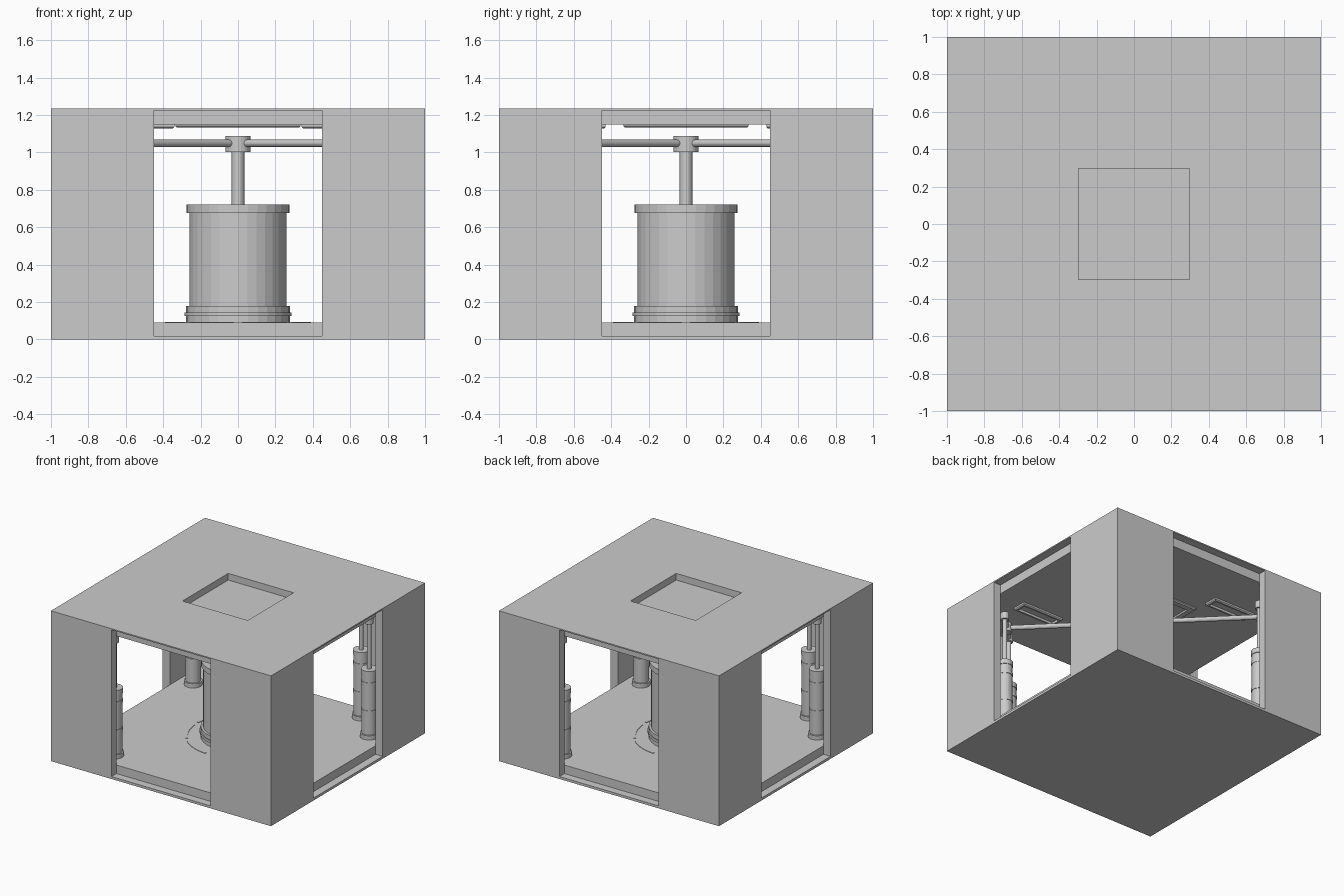
import bpy, bmesh, math
from mathutils import Vector

if "Cube" in bpy.data.objects:
    bpy.data.objects.remove(bpy.data.objects["Cube"])


def finish(name, bm):
    bmesh.ops.recalc_face_normals(bm, faces=bm.faces)
    me = bpy.data.meshes.new(name)
    bm.to_mesh(me)
    bm.free()
    ob = bpy.data.objects.new(name, me)
    bpy.context.collection.objects.link(ob)
    return ob


def prism(name, outline, z0, z1):
    bm = bmesh.new()
    f = bm.faces.new([bm.verts.new((x, y, z0)) for x, y in outline])
    r = bmesh.ops.extrude_face_region(bm, geom=[f])
    top = [v for v in r["geom"] if isinstance(v, bmesh.types.BMVert)]
    bmesh.ops.translate(bm, verts=top, vec=(0, 0, z1 - z0))
    return finish(name, bm)


def box(name, cx, cy, hx, hy, z0, z1):
    pts = [(cx - hx, cy - hy), (cx + hx, cy - hy), (cx + hx, cy + hy), (cx - hx, cy + hy)]
    return prism(name, pts, z0, z1)


def lathe(name, profile, x=0, y=0, n=32):
    """Spin a closed-ended (radius, z) profile about a vertical axis."""
    bm = bmesh.new()
    rings = []
    for r, z in profile:
        rings.append([bm.verts.new((x + r * math.cos(2 * math.pi * i / n),
                                    y + r * math.sin(2 * math.pi * i / n), z)) for i in range(n)])
    for a, b in zip(rings, rings[1:]):
        for i in range(n):
            j = (i + 1) % n
            bm.faces.new((a[i], a[j], b[j], b[i]))
    bm.faces.new(rings[0][::-1])
    bm.faces.new(rings[-1])
    return finish(name, bm)


def bar(name, p, q, r, n=16):
    p, q = Vector(p), Vector(q)
    bm = bmesh.new()
    bmesh.ops.create_cone(bm, cap_ends=True, segments=n, radius1=r, radius2=r, depth=(q - p).length)
    m = (q - p).to_track_quat('Z', 'Y').to_matrix().to_4x4()
    m.translation = (p + q) / 2
    bm.transform(m)
    return finish(name, bm)


def cut(ob, cutter):
    mod = ob.modifiers.new("cut", 'BOOLEAN')
    mod.operation = 'DIFFERENCE'
    mod.solver = 'EXACT'
    mod.object = cutter
    bpy.context.view_layer.objects.active = ob
    bpy.ops.object.modifier_apply(modifier=mod.name)


def framed_panel(name, cx, cy, hx, hy, z0, z1, rim):
    """Ceiling panel hanging down, bevelled outside and recessed inside a rim."""
    bm = bmesh.new()
    loops = []
    for d, z in ((0, z1), (0, z0 + 0.008), (0.008, z0), (rim, z0), (rim, z1 - 0.003)):
        loops.append([bm.verts.new((cx + sx * (hx - d), cy + sy * (hy - d), z))
                      for sx, sy in ((-1, -1), (1, -1), (1, 1), (-1, 1))])
    for a, b in zip(loops, loops[1:]):
        for i in range(4):
            j = (i + 1) % 4
            bm.faces.new((a[i], a[j], b[j], b[i]))
    bm.faces.new(loops[0])
    bm.faces.new(loops[-1])
    return finish(name, bm)


H, IN, OPEN = 1.235, 0.935, 0.45

# Outer housing: box hollowed by one cutter shaped as room plus four doorways
outline = []
for k in range(4):
    c, s = ((1, 0), (0, 1), (-1, 0), (0, -1))[k]
    for x, y in ((IN, -IN), (IN, -OPEN), (1.1, -OPEN), (1.1, OPEN), (IN, OPEN)):
        outline.append((c * x - s * y, s * x + c * y))
housing = box("housing", 0, 0, 1, 1, 0, H)
room = prism("room_cutter", outline, 0.02, 1.225)
recess = box("recess_cutter", 0, 0, 0.297, 0.297, 1.18, 1.4)
cut(housing, room)
cut(housing, recess)

# Floor and ceiling slabs, set back behind the walls
box("floor_slab", 0, 0, IN, IN, 0.02, 0.09)
ceiling = box("ceiling_slab", 0, 0, IN, IN, 1.15, 1.225)
cut(ceiling, recess)
for c in (room, recess):
    bpy.data.objects.remove(c)

# Ceiling panels
framed_panel("centre_ceiling_panel", 0, 0, 0.335, 0.335, 1.133, 1.15, 0.05)
for sx in (-1, 1):
    for sy in (-1, 1):
        framed_panel("ceiling_lamp", sx * 0.53, sy * 0.49, 0.19, 0.06, 1.128, 1.15, 0.022)

# Broken floor ring around the main cylinder
for k in range(8):
    a0 = k * math.pi / 4 + 0.06
    arc = [a0 + i * 0.66 / 8 for i in range(9)]
    pts = [(0.392 * math.cos(a), 0.392 * math.sin(a)) for a in arc]
    pts += [(0.375 * math.cos(a), 0.375 * math.sin(a)) for a in reversed(arc)]
    prism("floor_ring_segment", pts, 0.088, 0.094)

# Main cylinder, piston rod and hub
lathe("main_cylinder", [(0.278, 0.09), (0.278, 0.125), (0.287, 0.125), (0.287, 0.145),
                        (0.278, 0.145), (0.278, 0.178), (0.26, 0.178), (0.26, 0.677),
                        (0.275, 0.677), (0.275, 0.722)])
lathe("main_piston_rod", [(0.034, 0.72), (0.034, 1.01)], n=20)
lathe("main_hub", [(0.067, 1.003), (0.067, 1.087)], n=24)

# Corner piston pairs linked to the hub by diagonal arms
for sx in (-1, 1):
    for sy in (-1, 1):
        ends = []
        for a, b in ((0.56, 0.80), (0.80, 0.56)):
            x, y = sx * a, sy * b
            lathe("corner_cylinder", [(0.069, 0.09), (0.069, 0.125), (0.057, 0.125), (0.057, 0.30),
                                      (0.061, 0.30), (0.061, 0.325), (0.057, 0.325), (0.057, 0.53),
                                      (0.061, 0.53), (0.061, 0.555), (0.057, 0.555), (0.057, 0.61),
                                      (0.062, 0.61), (0.062, 0.65)], x, y, 24)
            lathe("corner_piston_rod", [(0.018, 0.65), (0.018, 1.03)], x, y, 16)
            lathe("corner_rod_cap", [(0.032, 1.02), (0.032, 1.078)], x, y, 16)
            ends.append((x, y, 1.049))
        bar("corner_crossbar", ends[0], ends[1], 0.02)
        lathe("corner_joint", [(0.036, 1.01), (0.036, 1.085)], sx * 0.68, sy * 0.68, 16)
        bar("diagonal_arm", (sx * 0.035, sy * 0.035, 1.049), (sx * 0.68, sy * 0.68, 1.049), 0.019)
